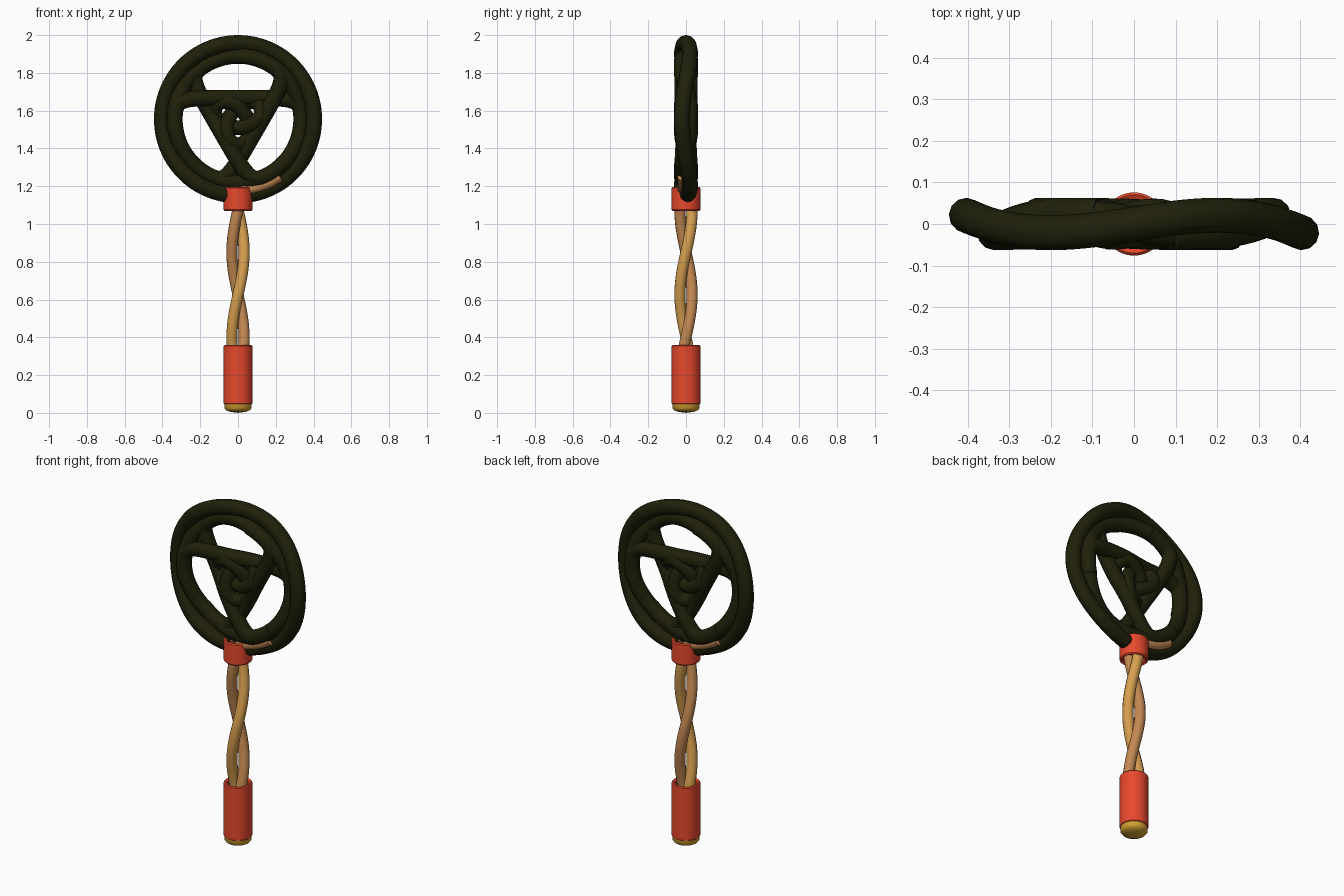
import bpy
import bmesh
from math import sin, cos, pi, radians

cube = bpy.data.objects.get("Cube")
if cube:
    bpy.data.objects.remove(cube, do_unlink=True)


def material(name, rgb):
    m = bpy.data.materials.new(name)
    m.use_nodes = True
    m.diffuse_color = (*rgb, 1)
    bsdf = next(n for n in m.node_tree.nodes if n.type == 'BSDF_PRINCIPLED')
    bsdf.inputs["Base Color"].default_value = (*rgb, 1)
    return m


DARK = material("dark olive cane", (0.014, 0.014, 0.003))
RED = material("red binding", (0.8, 0.065, 0.025))
HONEY = material("honey cane", (0.68, 0.35, 0.08))
BROWN = material("brown cane", (0.55, 0.25, 0.085))
GOLD = material("gold cap", (0.65, 0.36, 0.03))

CZ = 1.555      # centre height of the beater head
CANE = 0.042    # radius of the dark cane


def finish(ob, convert=False):
    bpy.ops.object.select_all(action='DESELECT')
    ob.select_set(True)
    bpy.context.view_layer.objects.active = ob
    if convert:
        bpy.ops.object.convert(target='MESH')
    bpy.ops.object.shade_smooth_by_angle(angle=radians(40))


def tube(name, points, radius, mat, closed=False):
    """Round cane along a list of points, as a smooth mesh."""
    cu = bpy.data.curves.new(name, 'CURVE')
    cu.dimensions = '3D'
    cu.bevel_depth = radius
    cu.bevel_resolution = 4
    cu.use_fill_caps = True
    sp = cu.splines.new('POLY')
    sp.points.add(len(points) - 1)
    for p, co in zip(sp.points, points):
        p.co = (*co, 1)
    sp.use_cyclic_u = closed
    cu.materials.append(mat)
    ob = bpy.data.objects.new(name, cu)
    bpy.context.collection.objects.link(ob)
    finish(ob, convert=True)


def lathe(name, profile, mat, steps=40):
    """Spin a radius/height profile around the z axis."""
    bm = bmesh.new()
    vs = [bm.verts.new((r, 0, z)) for r, z in profile]
    edges = [bm.edges.new(pair) for pair in zip(vs, vs[1:])]
    bmesh.ops.spin(bm, geom=vs + edges, cent=(0, 0, 0), axis=(0, 0, 1),
                   angle=2 * pi, steps=steps)
    bmesh.ops.remove_doubles(bm, verts=bm.verts, dist=0.0001)
    bmesh.ops.recalc_face_normals(bm, faces=bm.faces)
    me = bpy.data.meshes.new(name)
    bm.to_mesh(me)
    bm.free()
    me.materials.append(mat)
    ob = bpy.data.objects.new(name, me)
    bpy.context.collection.objects.link(ob)
    finish(ob)


def sweep(fn, n, start=0.0, end=2 * pi, closed=False):
    steps = n if closed else n - 1
    return [fn(start + (end - start) * i / steps) for i in range(n)]


def polar(r, a, y):
    return (r * cos(a), y, CZ + r * sin(a))


# Head: outer ring with its ends in the ferrule, woven with the inner ring
gap = radians(7)
tube("outer_ring", sweep(lambda a: polar(0.403, a, -0.021 * cos(3 * a)), 96,
                         gap - pi / 2, 1.5 * pi - gap), CANE, DARK)
tube("inner_ring", sweep(lambda a: polar(0.335, a, 0.02 * cos(3 * a)), 96,
                         closed=True), CANE, DARK, True)

# Head: three canes that cross in pairs as spokes and run out into the inner ring
for name, degrees in (("top", 90), ("right", 210), ("left", 330)):
    def chord(f, facing=radians(degrees)):
        inward = max(cos(f), 0) / 0.112
        r = (inward ** 6 + (1 / 0.335) ** 6) ** (-1 / 6)
        return polar(r, facing + f, -0.021 * sin(f))
    tube(name + "_spoke_cane",
         sweep(chord, 72, radians(-105), radians(105)), CANE, DARK)


# Head: three-lobed knot in the middle
def knot(t):
    s = 0.045
    return (s * (sin(t) + 2 * sin(2 * t)), -0.023 * sin(3 * t),
            CZ + s * (cos(t) - 2 * cos(2 * t)))


tube("centre_knot", sweep(knot, 96, closed=True), 0.039, DARK, True)

# Handle: two canes twisted round each other
for name, mat, phase in (("honey_strand", HONEY, 0), ("brown_strand", BROWN, pi)):
    def strand(z, phase=phase):
        a = (z - 0.85) / 0.45 * pi + phase
        return (0.032 * cos(a), 0.032 * sin(a), z)
    tube(name, sweep(strand, 60, 0.2, 1.17), 0.03, mat)

# Ends of the handle canes, bent out between the rings
for name, side in (("left_strand_end", 1), ("right_strand_end", -1)):
    def bend(a, side=side):
        return polar(0.373, -pi / 2 + side * a, -0.016 * side)
    tube(name, sweep(bend, 16, 0.05, 0.63), 0.03, BROWN)


# Red sleeves with recessed ends
def sleeve(name, low, high, r):
    c, wall, deep = 0.006, 0.018, 0.03
    half = [(r, high - c), (r - c, high), (r - wall, high - c),
            (r - wall, high - deep), (0, high - deep)]
    lower = [(x, low + high - z) for x, z in reversed(half)]
    lathe(name, lower + half, RED)


sleeve("grip", 0.045, 0.36, 0.076)
sleeve("ferrule", 1.07, 1.197, 0.076)

# Rounded end cap
lathe("end_cap", [(0, 0), (0.04, 0.005), (0.063, 0.014), (0.072, 0.025),
                  (0.072, 0.06), (0, 0.06)], GOLD)
